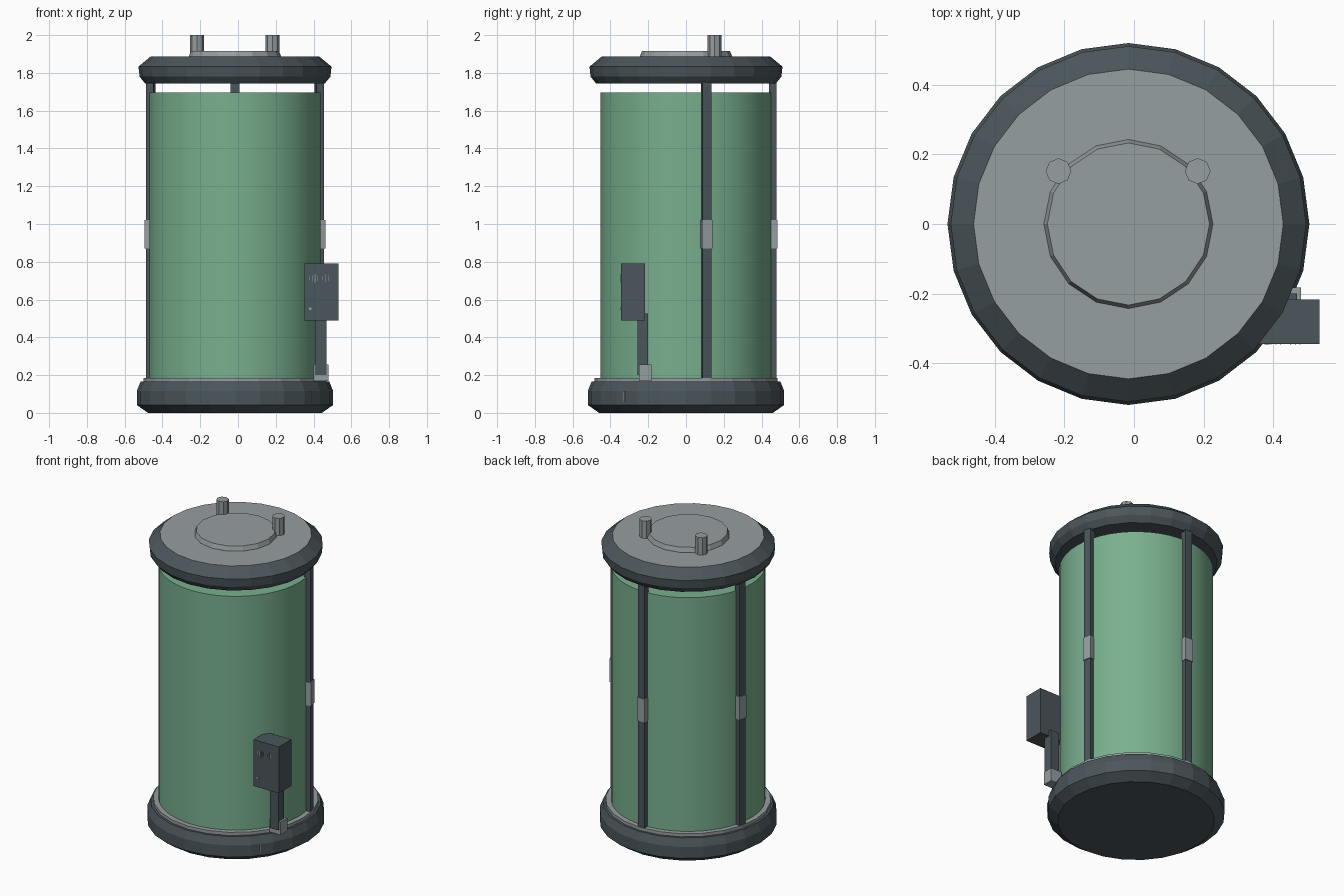
import bpy, bmesh, math
from mathutils import Matrix

cube = bpy.data.objects.get("Cube")
if cube:
    bpy.data.objects.remove(cube, do_unlink=True)

CX = -0.016  # tank axis


def material(name, rgb):
    m = bpy.data.materials.new(name)
    m.use_nodes = True
    m.diffuse_color = (*rgb, 1)
    m.node_tree.nodes["Principled BSDF"].inputs["Base Color"].default_value = (*rgb, 1)
    return m


DARK = material("dark slate", (0.07, 0.093, 0.104))
GREY = material("light grey", (0.305, 0.342, 0.35))
GREEN = material("tank green", (0.19, 0.435, 0.27))


def finish(name, bm, *mats):
    bmesh.ops.recalc_face_normals(bm, faces=bm.faces)
    mesh = bpy.data.meshes.new(name)
    bm.to_mesh(mesh)
    bm.free()
    for m in mats:
        mesh.materials.append(m)
    ob = bpy.data.objects.new(name, mesh)
    bpy.context.collection.objects.link(ob)
    return ob


def turned(name, profile, sides, *mats, x=CX, y=0.0):
    """Closed solid of revolution from (radius, height) points."""
    bm = bmesh.new()
    rings = []
    for r, z in profile:
        angles = [math.tau * i / sides for i in range(sides)]
        rings.append([bm.verts.new((x + r * math.cos(a), y + r * math.sin(a), z)) for a in angles])
    for low, high in zip(rings, rings[1:]):
        for i in range(sides):
            j = (i + 1) % sides
            bm.faces.new((low[i], low[j], high[j], high[i]))
    bm.faces.new(rings[0][::-1])
    top = bm.faces.new(rings[-1])
    top.material_index = len(mats) - 1  # top face takes the last colour
    return finish(name, bm, *mats)


def box(name, x, y, z, mat, turn=0.0, radius=0.0):
    """Box from (min, max) ranges, optionally pushed out along an angle from the axis."""
    bm = bmesh.new()
    bmesh.ops.create_cube(bm, size=1)
    for v in bm.verts:
        v.co = [lo + (c + 0.5) * (hi - lo) for c, (lo, hi) in zip(v.co, (x, y, z))]
    if radius:
        place = Matrix.Translation((CX, 0, 0)) @ Matrix.Rotation(turn, 4, 'Z') @ Matrix.Translation((radius, 0, 0))
        bm.transform(place)
    return finish(name, bm, mat)


# Base, seat ring and tank
turned("base", [(0.46, 0), (0.52, 0.042), (0.52, 0.115), (0.50, 0.165)], 24, DARK)
turned("seat_ring", [(0.485, 0.15), (0.485, 0.185)], 24, GREY)
tank = turned("tank", [(0.452, 0.17), (0.452, 1.695)], 48, GREEN)
for p in tank.data.polygons:
    p.use_smooth = len(p.vertices) == 4

# Lid with pale top, raised hatch and two pipes
turned("lid", [(0.475, 1.743), (0.505, 1.78), (0.511, 1.833), (0.445, 1.888)], 24, DARK, GREY)
turned("hatch", [(0.243, 1.88), (0.243, 1.89), (0.233, 1.917)], 16, GREY)
for side, px in (("right", -0.217), ("left", 0.183)):
    turned("pipe_" + side, [(0.037, 1.88), (0.037, 2.0)], 8, GREY, x=px, y=0.152)

# Support posts with clamps
for side, deg in (("left", 13.5), ("back", 90), ("right", 166.5)):
    a = math.radians(deg)
    box("post_" + side, (-0.02, 0.02), (-0.024, 0.024), (0.145, 1.755), DARK, a, 0.459)
    box("clamp_" + side, (-0.02, 0.022), (-0.028, 0.028), (0.87, 1.02), GREY, a, 0.463)

# Control unit on its stand
box("control_box", (0.353, 0.533), (-0.345, -0.217), (0.49, 0.79), DARK)
box("control_post", (0.407, 0.468), (-0.257, -0.2), (0.2, 0.525), DARK)
box("control_foot", (0.40, 0.48), (-0.25, -0.182), (0.17, 0.255), GREY)

# Gauge ticks and indicator on the control box, slot mark on the base
for i, h in enumerate((0.01, 0.018, 0.022, 0.014, 0, 0.01, 0.022, 0.014)):
    if h:
        tx = 0.378 + i * 0.014
        box("gauge_tick", (tx, tx + 0.003), (-0.347, -0.34), (0.713 - h, 0.713 + h), GREY)
box("indicator", (0.375, 0.39), (-0.347, -0.34), (0.545, 0.558), GREY)
box("base_slot", (-0.005, 0.004), (-0.003, 0.003), (0.06, 0.115), GREY, math.radians(-39), 0.518)
